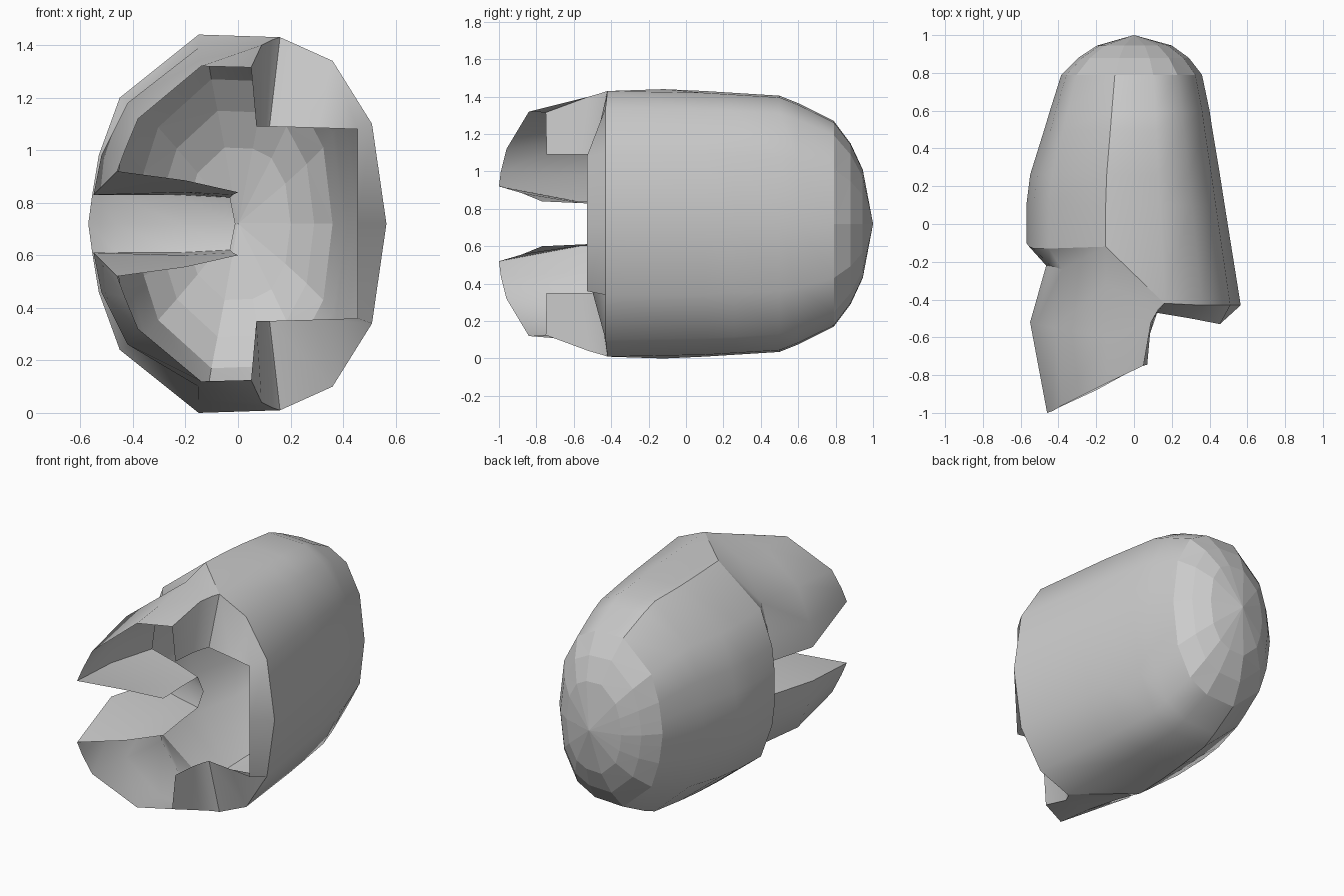
import bpy, bmesh, math
from mathutils import Vector

if "Cube" in bpy.data.objects:
    bpy.data.objects.remove(bpy.data.objects["Cube"])

MID = 0.72  # every part is symmetrical about this height


def make_part(name, grids, mirrored=True, angle=40, tris=False):
    """Skin grids of points with quads, mirror them in z and weld."""
    bm = bmesh.new()
    for grid in grids:
        for flip in ((False, True) if mirrored else (False,)):
            rows = [[bm.verts.new((p[0], p[1], 2 * MID - p[2] if flip else p[2]))
                     for p in row] for row in grid]
            for a, b in zip(rows, rows[1:]):
                for i in range(len(a) - 1):
                    f = [a[i], a[i + 1], b[i + 1], b[i]]
                    bm.faces.new(f[::-1] if flip else f)
    bmesh.ops.remove_doubles(bm, verts=bm.verts, dist=0.0005)
    bmesh.ops.dissolve_degenerate(bm, edges=bm.edges, dist=0.0005)
    bmesh.ops.recalc_face_normals(bm, faces=bm.faces)
    if tris:
        bmesh.ops.triangulate(bm, faces=bm.faces)
    mesh = bpy.data.meshes.new(name)
    bm.to_mesh(mesh)
    bm.free()
    obj = bpy.data.objects.new(name, mesh)
    bpy.context.collection.objects.link(obj)
    if angle:
        bpy.ops.object.select_all(action='DESELECT')
        obj.select_set(True)
        bpy.context.view_layer.objects.active = obj
        bpy.ops.object.shade_smooth_by_angle(angle=math.radians(angle))
    return obj


# Front rim of the shell, upper half from left to right; it sits further back on the left
rim = [(-.57, -.10, .72), (-.555, -.12, .83), (-.53, -.13, .98), (-.45, -.13, 1.2),
       (-.15, -.12, 1.44), (.16, -.42, 1.43), (.36, -.43, 1.34), (.51, -.43, 1.1),
       (.565, -.43, .72)]


def ring(y, left, right, half):
    """Rim outline scaled to a left reach, right reach and half height."""
    return [(x / .57 * left if x < 0 else x / .565 * right, y,
             MID + (z - MID) / .72 * half) for x, _, z in rim]


# Shell body and the inward lip at its open front
body = [rim, ring(.10, .57, .48, .71), ring(.26, .55, .455, .70),
        ring(.50, .475, .415, .685), ring(.60, .445, .40, .645), ring(.79, .385, .36, .55)]
lip = [(.12, -.47, 1.09), (.3, -.50, 1.085), (.455, -.53, 1.08), (.455, -.53, .72)]
make_part("shell_body", [body, [rim[5:], lip]])

# Faceted closed end
make_part("end_dome", [[ring(.79, .385, .36, .55), ring(.88, .295, .29, .43),
                        ring(.945, .195, .20, .29), ring(1.0, .001, .001, .001)]],
          angle=0, tris=True)

# Pair of front flaps: front edge, bulge, neck, then the shell rim
edge = [(-.46, -1, .92), (-.43, -.99, 1.0), (-.38, -.96, 1.12), (-.14, -.84, 1.32),
        (.05, -.75, 1.315)]
bulge = [(-.55, -.52, .83), (-.52, -.53, .98), (-.42, -.55, 1.18), (-.15, -.60, 1.34),
         (.09, -.52, 1.40)]
neck = [(-.465, -.22, .83), (-.445, -.22, .98), (-.38, -.24, 1.18), (-.15, -.32, 1.39),
        (.13, -.45, 1.42)]
side_top = [edge[4], bulge[4], neck[4], rim[5]]
side_low = [(.07, -.745, 1.09), (.085, -.58, 1.09), (.105, -.50, 1.09), lip[0]]
make_part("front_flaps", [[edge, bulge, neck, rim[1:6]], [side_top, side_low]])

# Slot between the flaps: slanted roof and floor, hollowed back wall
outer = [edge[0], bulge[0], neck[0]]
middle = [(-.2, -.88, .885), (-.2, -.58, .84), (-.23, -.30, .83)]
inner = [(0, -.77, .84), (-.02, -.55, .83), (-.03, -.37, .82)]
wall_top = [rim[1], neck[0], middle[2], inner[2]]
wall_mid = [rim[0], (-.465, -.20, .72), (-.22, -.27, .72), (-.01, -.34, .72)]
make_part("slot_channel", [[outer, middle, inner], [wall_top, wall_mid]])
